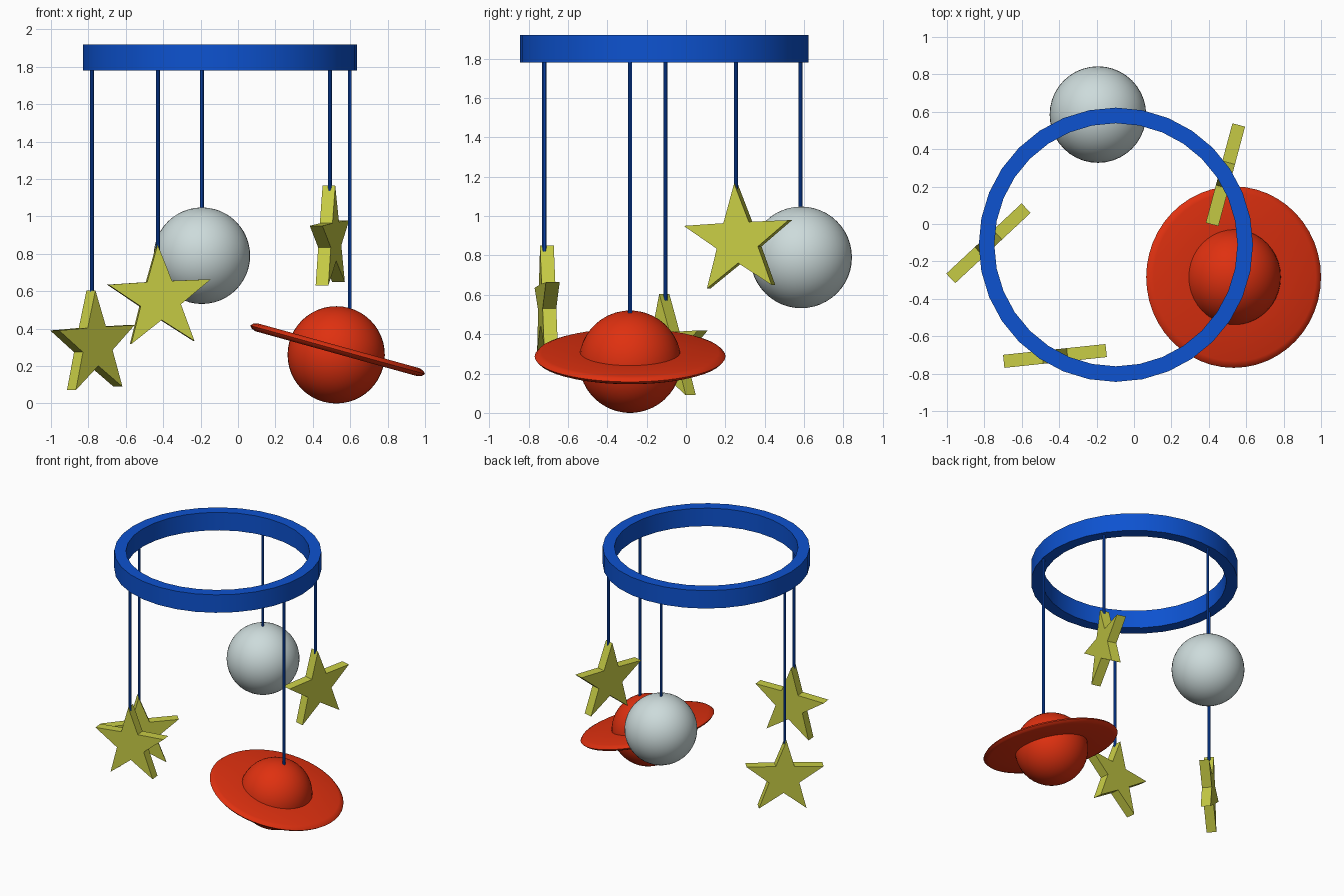
import bpy, bmesh, math
from mathutils import Matrix, Vector

cube = bpy.data.objects.get("Cube")
if cube:
    bpy.data.objects.remove(cube, do_unlink=True)


def material(name, rgb):
    m = bpy.data.materials.new(name)
    m.use_nodes = True
    m.diffuse_color = (*rgb, 1)
    m.node_tree.nodes["Principled BSDF"].inputs["Base Color"].default_value = (*rgb, 1)
    return m


blue = material("blue", (0.004, 0.085, 0.63))
yellow = material("yellow", (0.58, 0.61, 0.06))
red = material("red", (0.74, 0.03, 0.005))
grey = material("pale grey", (0.61, 0.71, 0.71))


def make(name, bm, mat, matrix, smooth=True):
    bmesh.ops.recalc_face_normals(bm, faces=bm.faces)
    mesh = bpy.data.meshes.new(name)
    bm.to_mesh(mesh)
    bm.free()
    mesh.materials.append(mat)
    obj = bpy.data.objects.new(name, mesh)
    bpy.context.collection.objects.link(obj)
    obj.matrix_world = matrix
    if smooth:
        bpy.ops.object.select_all(action="DESELECT")
        obj.select_set(True)
        bpy.context.view_layer.objects.active = obj
        bpy.ops.object.shade_smooth_by_angle(angle=math.radians(35))
    return obj


def lathe(name, profile, sides, mat, matrix):
    """Spin a closed (radius, height) profile around z."""
    bm = bmesh.new()
    verts = [bm.verts.new((r, 0, z)) for r, z in profile]
    edges = [bm.edges.new((v, verts[i - 1])) for i, v in enumerate(verts)]
    bmesh.ops.spin(bm, geom=verts + edges, cent=(0, 0, 0), axis=(0, 0, 1),
                   angle=math.tau, steps=sides, use_merge=True)
    bmesh.ops.remove_doubles(bm, verts=bm.verts, dist=0.0001)
    return make(name, bm, mat, matrix)


def ball(name, radius, mat, matrix):
    bm = bmesh.new()
    bmesh.ops.create_uvsphere(bm, u_segments=40, v_segments=24, radius=radius)
    return make(name, bm, mat, matrix)


def string(name, x, y, bottom, top=1.8):
    bm = bmesh.new()
    bmesh.ops.create_cone(bm, cap_ends=True, segments=10, radius1=0.0105,
                          radius2=0.0105, depth=top - bottom)
    make(name, bm, blue, Matrix.Translation((x, y, (top + bottom) / 2)))


def star(name, centre, yaw, outer=0.29, inner=0.114, depth=0.07):
    """Upright five-pointed star, rolled a little in its own plane."""
    bm = bmesh.new()
    points = []
    for i in range(10):
        a = math.pi / 2 + i * math.pi / 5
        r = inner if i % 2 else outer
        points.append(bm.verts.new((r * math.cos(a), -depth / 2, r * math.sin(a))))
    face = bm.faces.new(points)
    side = bmesh.ops.extrude_face_region(bm, geom=[face])["geom"]
    bmesh.ops.translate(bm, vec=(0, depth, 0),
                        verts=[v for v in side if isinstance(v, bmesh.types.BMVert)])
    matrix = (Matrix.Translation(centre) @ Matrix.Rotation(math.radians(yaw), 4, "Z")
              @ Matrix.Rotation(math.radians(-3), 4, "Y"))
    make(name, bm, yellow, matrix, smooth=False)


# Hoop that carries everything
lathe("hoop", [(0.65, 1.78), (0.733, 1.78), (0.733, 1.92), (0.65, 1.92)], 32, blue,
      Matrix.Translation((-0.097, -0.111, 0)))

# Hanging stars
star("left_star", (-0.775, -0.1, 0.315), 43)
star("front_star", (-0.418, -0.705, 0.56), 6)
star("right_star", (0.49, 0.268, 0.875), 75)

# Moon ball
ball("moon", 0.258, grey, Matrix.Translation((-0.193, 0.585, 0.79)))

# Tilted planet with its disc
tilt = Matrix.Translation((0.525, -0.284, 0.26)) @ Matrix.Rotation(math.radians(15.5), 4, "Y")
ball("planet", 0.26, red, tilt)
lathe("planet_disc", [(0.2, 0.006), (0.45, 0.006), (0.472, 0.014), (0.485, 0.028),
                      (0.472, 0.042), (0.45, 0.05), (0.2, 0.05)], 48, red, tilt)

# Strings
string("left_star_string", -0.781, -0.104, 0.57)
string("front_star_string", -0.428, -0.72, 0.82)
string("moon_string", -0.193, 0.582, 1.03)
string("right_star_string", 0.492, 0.254, 1.13)
string("planet_string", 0.597, -0.284, 0.49)
